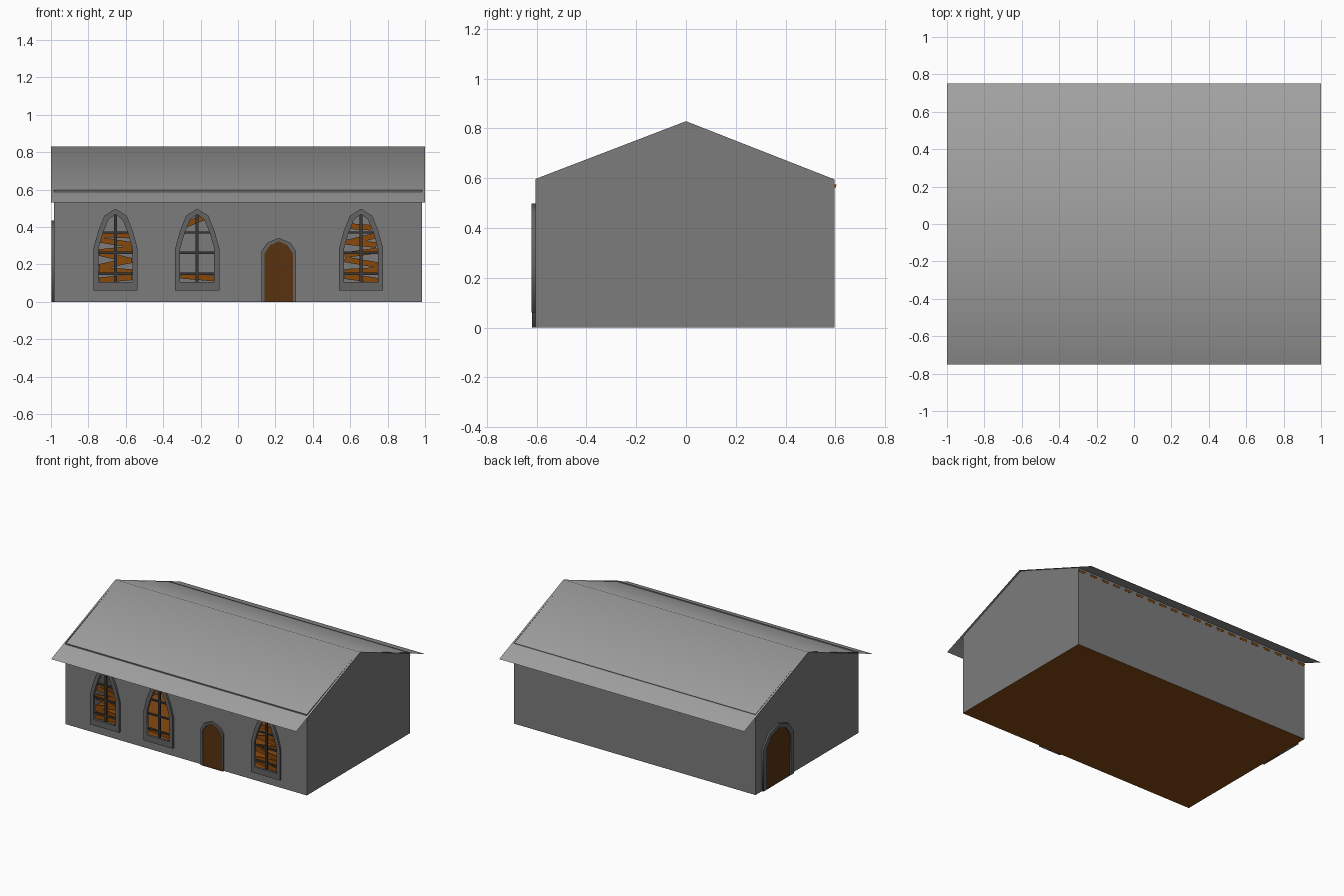
import bpy, math
from mathutils import Matrix

if "Cube" in bpy.data.objects:
    bpy.data.objects.remove(bpy.data.objects["Cube"])


def material(name, rgb):
    m = bpy.data.materials.new(name)
    m.diffuse_color = (*rgb, 1)
    m.use_nodes = True
    m.node_tree.nodes["Principled BSDF"].inputs["Base Color"].default_value = m.diffuse_color
    return m


BOARD = material("board_wood", (0.25, 0.066, 0.003))
DOOR = material("door_wood", (0.10, 0.032, 0.0055))
FLOOR = material("floor_wood", (0.25, 0.070, 0.006))
WALL = material("wall_stone", (0.20, 0.20, 0.20))
FRAME = material("frame_stone", (0.125, 0.125, 0.125))
BAR = material("bar_iron", (0.04, 0.04, 0.04))
ROOF = material("roof_sheet", (0.36, 0.36, 0.36))


def mesh_object(name, verts, faces, mat):
    me = bpy.data.meshes.new(name)
    me.from_pydata(verts, [], faces)
    me.update()
    ob = bpy.data.objects.new(name, me)
    bpy.context.collection.objects.link(ob)
    me.materials.append(mat)
    return ob


def box(name, center, size, mat, rot=(0, 0, 0)):
    bpy.ops.mesh.primitive_cube_add(size=1, location=center, rotation=rot)
    ob = bpy.context.object
    ob.name = name
    ob.scale = size
    ob.data.materials.append(mat)
    return ob


def panel(name, loops, facing, lo, hi, mat, flip=False):
    """Flat outline with holes, standing upright, from depth lo to hi."""
    cu = bpy.data.curves.new(name, 'CURVE')
    cu.dimensions = '2D'
    cu.fill_mode = 'BOTH'
    cu.extrude = (hi - lo) / 2
    for pts in loops:
        s = cu.splines.new('POLY')
        s.points.add(len(pts) - 1)
        for p, (u, v) in zip(s.points, pts):
            p.co = (u, v, 0, 1)
        s.use_cyclic_u = True
    ob = bpy.data.objects.new(name, cu)
    bpy.context.collection.objects.link(ob)
    mid = (lo + hi) / 2
    if facing == 'Y':
        ob.matrix_world = Matrix(((1, 0, 0, 0), (0, 0, -1, mid), (0, 1, 0, 0), (0, 0, 0, 1)))
    else:
        ob.matrix_world = Matrix(((0, 0, 1, mid), (1, 0, 0, 0), (0, 1, 0, 0), (0, 0, 0, 1)))
    cu.materials.append(mat)
    bpy.ops.object.select_all(action='DESELECT')
    bpy.context.view_layer.objects.active = ob
    ob.select_set(True)
    bpy.ops.object.convert(target='MESH')
    ob = bpy.context.object
    if flip:
        ob.data.flip_normals()
    return ob


def arch(c, bottom, half):
    """Symmetric arch outline: half lists right-side points up to the apex."""
    right = [(c + u, v) for u, v in half]
    left = [(c - u, v) for u, v in reversed(half[:-1])]
    return [(c + half[0][0], bottom)] + right + left + [(c - half[0][0], bottom)]


WIN_OUT = [(0.118, 0.285), (0.092, 0.38), (0.06, 0.46), (0, 0.498)]
WIN_IN = [(0.091, 0.285), (0.066, 0.37), (0.037, 0.44), (0, 0.468)]
DOOR_OUT = [(0.092, 0.27), (0.063, 0.315), (0, 0.342)]
DOOR_IN = [(0.075, 0.26), (0.047, 0.302), (0, 0.324)]
GATE_OUT = [(0.178, 0.31), (0.11, 0.395), (0, 0.435)]
GATE_IN = [(0.138, 0.30), (0.085, 0.37), (0, 0.402)]
WINDOWS = (-0.655, -0.218, 0.658)
X, YF, YB = 0.985, -0.605, 0.597

# thin walls, the front one with window openings
openings = [arch(c, 0.105, WIN_IN) for c in WINDOWS]
panel("front_wall", [[(-X, 0), (X, 0), (X, 0.597), (-X, 0.597)]] + openings, 'Y', YF, YF, WALL)
panel("back_wall", [[(-X, 0), (X, 0), (X, 0.595), (-X, 0.595)]], 'Y', YB, YB, WALL, True)
gable = [(YF, 0), (YB, 0), (YB, 0.595), (0, 0.829), (YF, 0.597)]
panel("left_gable", [gable], 'X', -X, -X, WALL, True)
panel("right_gable", [gable], 'X', X, X, WALL)

# floor
mesh_object("floor", [(-X, YF, 0), (X, YF, 0), (X, YB, 0), (-X, YB, 0)], [(3, 2, 1, 0)], FLOOR)

# thin sheet roof with deep eaves, shaded smoothly over the ridge
roof = mesh_object("roof", [(sx, y, z) for y, z in ((-0.75, 0.53), (0, 0.83), (0.75, 0.53)) for sx in (-1, 1)],
                   [(0, 1, 3, 2), (2, 3, 5, 4)], ROOF)
roof.data.shade_smooth()

# rafters under both slopes, tips just showing outside the walls
slope = math.atan2(0.30, 0.75)
for i in range(20):
    x = -0.955 + i * 1.91 / 19
    for s in (-1, 1):
        box("rafter", (x, s * 0.303, 0.83 - 0.4 * 0.303 - 0.022), (0.055, 0.645, 0.014), BOARD, (-s * slope, 0, 0))

# boards across each window: offset, height, length, tilt in degrees
BOARDS = (
    [(0, .357, .15, -2), (0, .318, .165, -9), (0, .275, .178, 6), (0, .240, .178, -14),
     (0, .205, .178, 12), (0, .165, .178, -4), (0, .123, .178, 5)],
    [(-.012, .432, .10, 22), (0, .132, .178, -5)],
    [(0, .400, .11, -4), (0, .335, .15, 14), (0, .312, .165, -6), (0, .262, .178, 8),
     (0, .212, .178, -10), (0, .165, .178, 3), (0, .125, .178, -8)],
)
# windows: stone frame, bars and boards
for c, boards in zip(WINDOWS, BOARDS):
    panel("window_frame", [arch(c, 0.06, WIN_OUT), arch(c, 0.105, WIN_IN)], 'Y', YF - 0.015, YF + 0.003, FRAME)
    box("window_upright_bar", (c, YF, 0.285), (0.016, 0.012, 0.365), BAR)
    for z, w in ((0.15, 0.182), (0.262, 0.182), (0.37, 0.134)):
        box("window_cross_bar", (c, YF, z), (w, 0.01, 0.012), BAR)
    for dx, z, w, a in boards:
        box("window_board", (c + dx, YF + 0.012, z), (w, 0.008, 0.03), BOARD, (0, -math.radians(a), 0))

# front door
panel("front_door_frame", [arch(0.218, 0, DOOR_OUT), arch(0.218, 0, DOOR_IN)], 'Y', YF - 0.013, YF + 0.003, FRAME)
panel("front_door", [arch(0.218, 0, DOOR_IN)], 'Y', YF - 0.005, YF + 0.003, DOOR)

# double door on the left end
panel("side_door_frame", [arch(0.342, 0, GATE_OUT), arch(0.342, 0, GATE_IN)], 'X', -X - 0.013, -X + 0.003, FRAME)
for s in (-1, 1):
    leaf = [(0.342 + s * u, v) for u, v in
            [(0.002, 0), (GATE_IN[0][0], 0)] + GATE_IN[:-1] + [(0.002, 0.401)]]
    panel("side_door_leaf", [leaf], 'X', -X - 0.005, -X + 0.003, DOOR)
